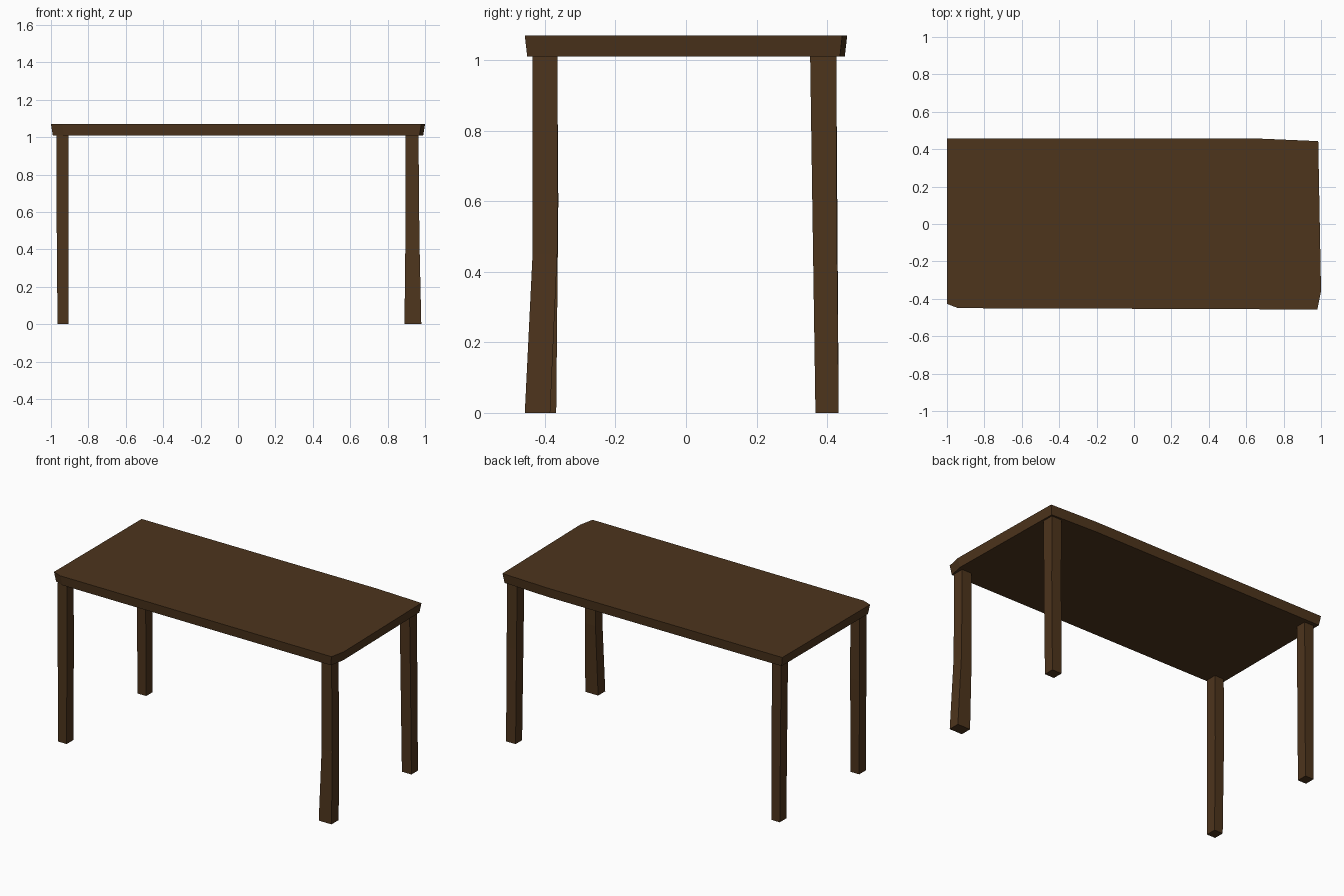
import bpy

if "Cube" in bpy.data.objects:
    bpy.data.objects.remove(bpy.data.objects["Cube"])

wood = bpy.data.materials.new("dark_wood")
wood.diffuse_color = (0.075, 0.035, 0.012, 1)
wood.use_nodes = True
wood.node_tree.nodes["Principled BSDF"].inputs["Base Color"].default_value = wood.diffuse_color


def loft(name, rings):
    """Closed solid through rings of equal point count, listed bottom to top."""
    n = len(rings[0])
    verts = [p for ring in rings for p in ring]
    faces = [list(range(n))[::-1], list(range(len(verts) - n, len(verts)))]
    for r in range(len(rings) - 1):
        for i in range(n):
            j = (i + 1) % n
            faces.append([r * n + i, r * n + j, (r + 1) * n + j, (r + 1) * n + i])
    mesh = bpy.data.meshes.new(name)
    mesh.from_pydata(verts, [], faces)
    mesh.materials.append(wood)
    obj = bpy.data.objects.new(name, mesh)
    bpy.context.collection.objects.link(obj)
    return obj


def leg(name, sections):
    """Square leg from (z, x0, x1, y0, y1) sections."""
    loft(name, [[(x0, y0, z), (x1, y0, z), (x1, y1, z), (x0, y1, z)]
                for z, x0, x1, y0, y1 in sections])


# Table top: hand-hewn outline, slightly narrower underneath
outline = [(-1, -0.427), (-0.94, -0.45), (-0.04, -0.453), (0.98, -0.457),
           (1, -0.36), (0.985, 0.443), (0.66, 0.457), (-1, 0.457)]
loft("table_top", [[(x * 0.99, y * 0.985, 1.01) for x, y in outline],
                   [(x, y, 1.07) for x, y in outline]])

# Legs, each a little crooked
leg("front_right_leg", [(0, 0.89, 0.98, -0.457, -0.385),
                        (0.45, 0.895, 0.97, -0.435, -0.365),
                        (1.01, 0.895, 0.965, -0.435, -0.365)])
leg("front_left_leg", [(0, -0.965, -0.905, -0.435, -0.368),
                       (0.6, -0.97, -0.905, -0.433, -0.362),
                       (1.01, -0.97, -0.905, -0.433, -0.365)])
leg("back_right_leg", [(0, 0.9, 0.967, 0.367, 0.433),
                       (0.6, 0.897, 0.967, 0.358, 0.427),
                       (1.01, 0.895, 0.965, 0.352, 0.426)])
leg("back_left_leg", [(0, -0.965, -0.905, 0.367, 0.433),
                      (1.01, -0.97, -0.905, 0.357, 0.426)])
